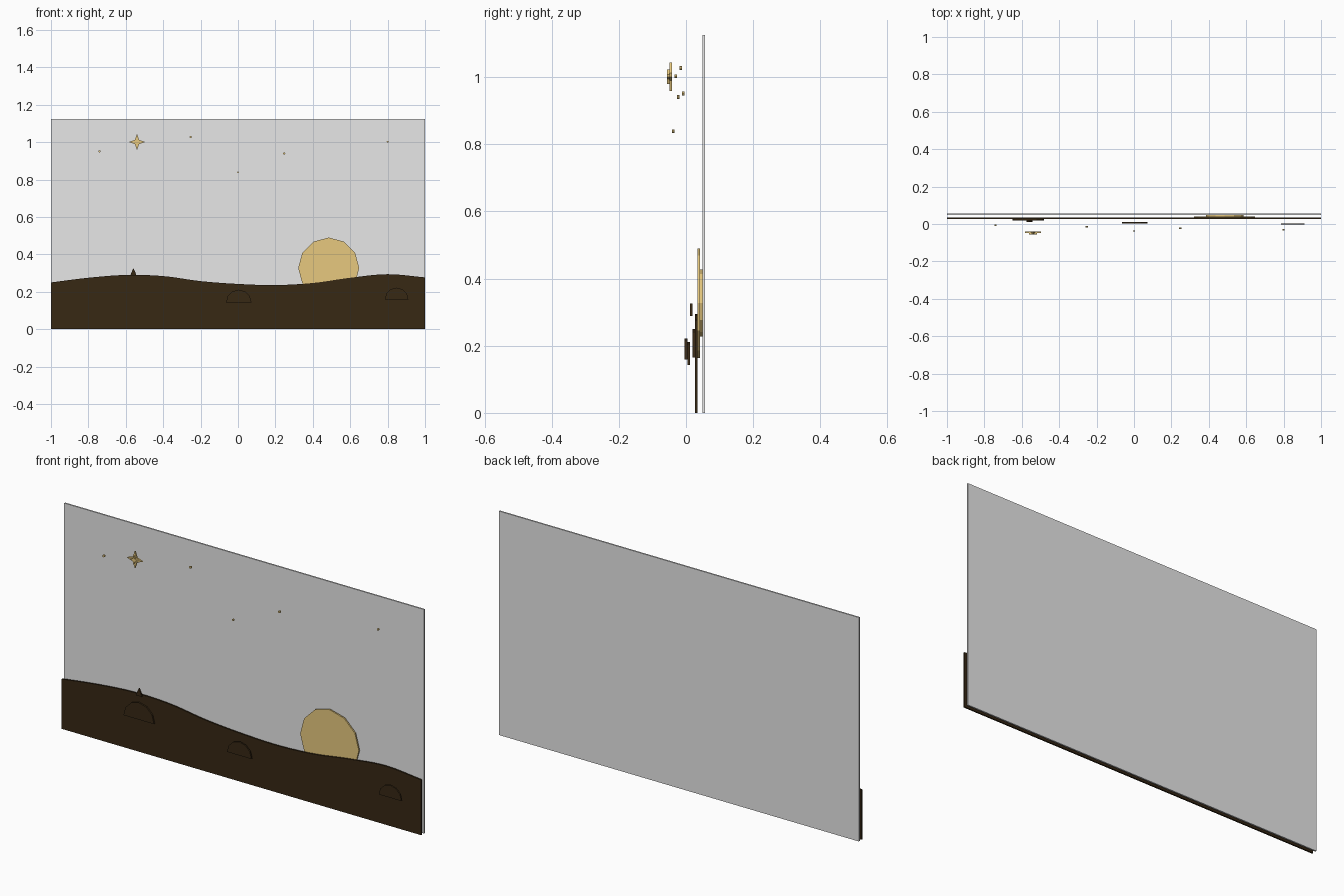
import bpy, bmesh
from math import sin, cos, pi

cube = bpy.data.objects.get("Cube")
if cube:
    bpy.data.objects.remove(cube)

PITCH = 0.0075      # depth of one layer
BACK = 0.05625      # rear face of the rearmost layer


def material(name, rgb):
    m = bpy.data.materials.new(name)
    m.use_nodes = True
    m.diffuse_color = (*rgb, 1)
    node = next(n for n in m.node_tree.nodes if n.type == 'BSDF_PRINCIPLED')
    node.inputs["Base Color"].default_value = (*rgb, 1)
    return m


grey = material("sky grey", (0.8, 0.8, 0.8))
gold = material("warm gold", (0.89, 0.65, 0.235))
brown = material("dark brown", (0.038, 0.021, 0.007))


def sheet(name, outline, layer, mat):
    """Thin upright plate cut to an x-z outline, placed in a numbered layer."""
    y = BACK - layer * PITCH
    bm = bmesh.new()
    face = bm.faces.new([bm.verts.new((x, y, z)) for x, z in outline])
    out = bmesh.ops.extrude_face_region(bm, geom=[face])
    moved = [v for v in out["geom"] if isinstance(v, bmesh.types.BMVert)]
    bmesh.ops.translate(bm, verts=moved, vec=(0, -PITCH, 0))
    bmesh.ops.recalc_face_normals(bm, faces=bm.faces)
    mesh = bpy.data.meshes.new(name)
    bm.to_mesh(mesh)
    bm.free()
    mesh.materials.append(mat)
    bpy.context.collection.objects.link(bpy.data.objects.new(name, mesh))


def arc(cx, cz, r, steps, sweep=2 * pi):
    count = steps if sweep == 2 * pi else steps + 1
    return [(cx + r * cos(sweep * i / steps), cz + r * sin(sweep * i / steps))
            for i in range(count)]


def star(cx, cz, r, inner):
    return [(cx + (inner if i % 2 else r) * cos(i * pi / 4),
             cz + (inner if i % 2 else r) * sin(i * pi / 4)) for i in range(8)]


def smooth_line(heights, steps=6):
    """Catmull-Rom ridge through evenly spaced heights from x = -1 to 1."""
    h = [2 * heights[0] - heights[1], *heights, 2 * heights[-1] - heights[-2]]
    spans = len(heights) - 1
    pts = []
    for k in range(spans):
        a, b, c, d = h[k:k + 4]
        for s in range(steps):
            t = s / steps
            z = b + 0.5 * t * (c - a + t * (2*a - 5*b + 4*c - d + t * (3*(b - c) + d - a)))
            pts.append((-1 + 2 * (k + t) / spans, z))
    return pts + [(1, heights[-1])]


# Backdrop, then the sun and its hidden inner disc
sheet("sky_panel", [(-1, 0), (1, 0), (1, 1.125), (-1, 1.125)], 0, grey)
sheet("sun_inner_disc", arc(0.485, 0.327, 0.1, 12), 1, gold)
sheet("sun", arc(0.485, 0.327, 0.163, 12), 2, gold)

# Rolling ground
ridge = smooth_line([0.25, 0.275, 0.29, 0.284, 0.257, 0.242,
                     0.236, 0.247, 0.275, 0.294, 0.277])
sheet("ground", [(1, 0), (-1, 0)] + ridge, 3, brown)

# Half-round mounds and the little peak on the ridge
for name, x, z, r, layer in (("left_mound", -0.565, 0.165, 0.085, 4),
                             ("middle_mound", 0.004, 0.143, 0.068, 6),
                             ("right_mound", 0.848, 0.159, 0.063, 7)):
    sheet(name, arc(x, z, r, 6, pi), layer, brown)
sheet("peak", [(-0.575, 0.288), (-0.543, 0.288), (-0.551, 0.31),
               (-0.559, 0.326), (-0.567, 0.31)], 5, brown)

# Small stars, one per layer
for i, (x, z, r) in enumerate(((-0.74, 0.951, 0.006), (-0.253, 1.027, 0.006),
                               (0.247, 0.94, 0.006), (0.8, 1.002, 0.005),
                               (0, 0.839, 0.005))):
    sheet(f"small_star_{i + 1}", arc(x, z, r, 8), 8 + i, gold)

# Large four-pointed star with a raised centre
sheet("large_star", star(-0.54, 1.001, 0.043, 0.016), 13, gold)
sheet("large_star_centre", star(-0.54, 1.001, 0.021, 0.009), 14, gold)
